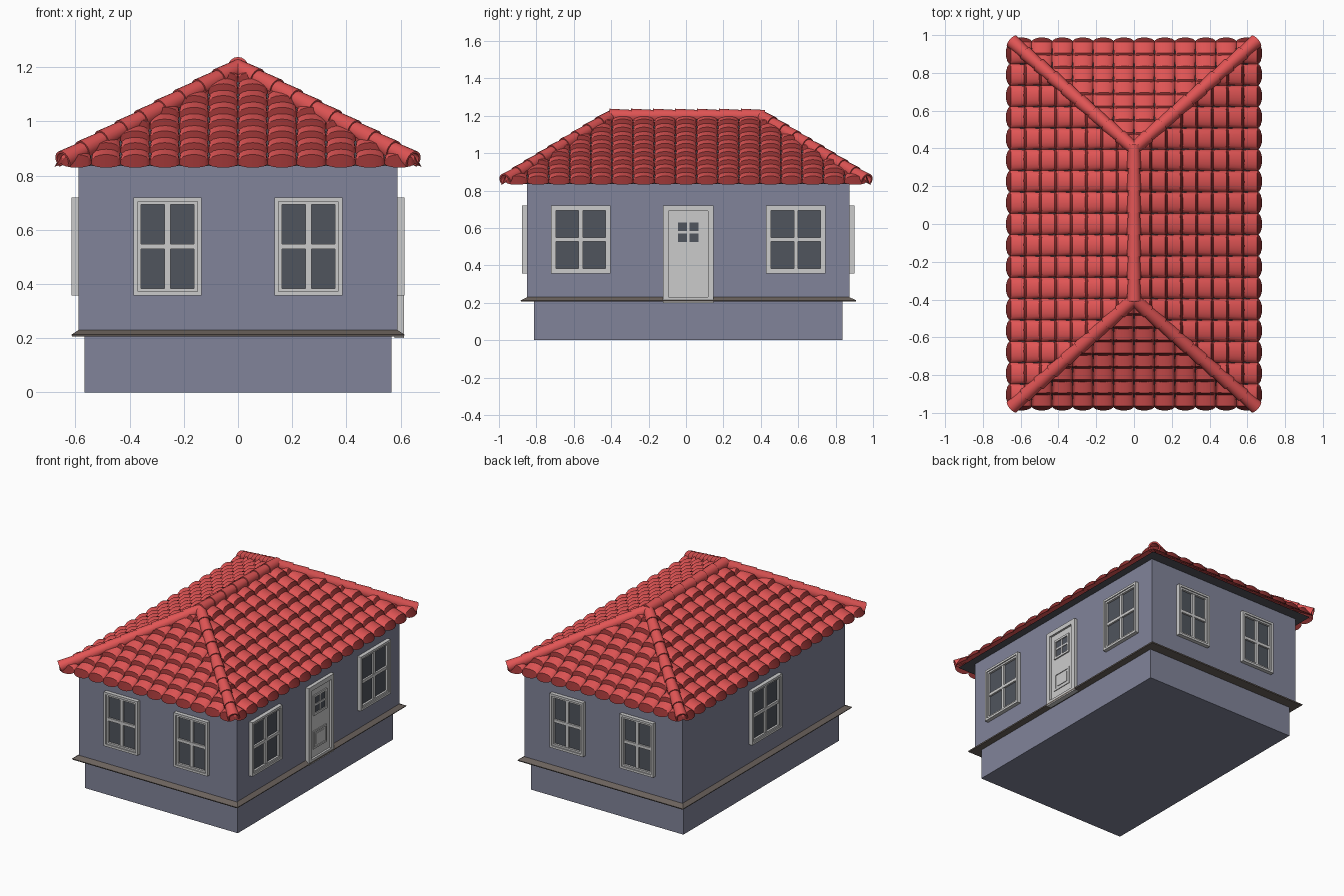
import bpy, bmesh, math
from mathutils import Matrix, Vector

if "Cube" in bpy.data.objects:
    bpy.data.objects.remove(bpy.data.objects["Cube"])

CY = 0.0125  # the walls sit slightly behind the roof centre


def mat(name, r, g, b):
    m = bpy.data.materials.new(name)
    m.diffuse_color = (r, g, b, 1)
    m.use_nodes = True
    m.node_tree.nodes["Principled BSDF"].inputs["Base Color"].default_value = m.diffuse_color
    return m


WALL = mat("wall_paint", 0.22, 0.23, 0.32)
RED = mat("roof_red", 0.75, 0.09, 0.09)
DARK_RED = mat("roof_shadow_red", 0.27, 0.03, 0.03)
DARK = mat("soffit_dark", 0.09, 0.09, 0.11)
STONE = mat("ledge_brown", 0.15, 0.125, 0.11)
GLASS = mat("glass", 0.08, 0.09, 0.11)
FRAME = mat("frame_grey", 0.6, 0.6, 0.58)


def finish(name, bm, mats, smooth=False):
    bmesh.ops.recalc_face_normals(bm, faces=bm.faces)
    me = bpy.data.meshes.new(name)
    bm.to_mesh(me)
    bm.free()
    for m in mats:
        me.materials.append(m)
    ob = bpy.data.objects.new(name, me)
    bpy.context.collection.objects.link(ob)
    if smooth:
        bpy.ops.object.select_all(action='DESELECT')
        ob.select_set(True)
        bpy.context.view_layer.objects.active = ob
        bpy.ops.object.shade_smooth_by_angle(angle=math.radians(35))
    return ob


def loft(bm, rings, close=False):
    """Skin quads between vertex rings of equal length, cap both ends."""
    n = len(rings[0])
    for a, b in zip(rings, rings[1:]):
        for i in range(n):
            j = (i + 1) % n
            bm.faces.new((a[i], a[j], b[j], b[i]))
    bm.faces.new(rings[0])
    bm.faces.new(rings[-1])


def stacked(name, levels, material):
    """Rectangular body from (half x, half y, z) levels."""
    bm = bmesh.new()
    loft(bm, [[bm.verts.new((sx * hx, CY + sy * hy, z))
               for sx, sy in ((-1, -1), (1, -1), (1, 1), (-1, 1))] for hx, hy, z in levels])
    return finish(name, bm, [material])


# Base, ledge, walls
stacked("base", [(0.567, 0.825, 0), (0.567, 0.825, 0.21)], WALL)
stacked("ledge", [(0.612, 0.895, 0.206), (0.615, 0.8975, 0.213), (0.588, 0.86, 0.231)], STONE)
stacked("walls", [(0.588, 0.8625, 0.225), (0.588, 0.8625, 0.85)], WALL)


# Windows and door: local x along wall, -y outward
def box(bm, x0, x1, z0, z1, depth, mi=0, back=-0.01):
    M = Matrix.Translation(((x0 + x1) / 2, -(depth + back) / 2, (z0 + z1) / 2)) \
        @ Matrix.Diagonal((x1 - x0, depth - back, z1 - z0, 1))
    vs = bmesh.ops.create_cube(bm, size=1, matrix=M)["verts"]
    for f in {f for v in vs for f in v.link_faces}:
        f.material_index = mi


def ring(bm, x0, x1, z0, z1, t, depth):
    box(bm, x0, x0 + t, z0, z1, depth)
    box(bm, x1 - t, x1, z0, z1, depth)
    box(bm, x0 + t, x1 - t, z0, z0 + t, depth)
    box(bm, x0 + t, x1 - t, z1 - t, z1, depth)


def wall_frame(angle):
    dist = 0.8625 if angle % 180 == 0 else 0.588
    R = Matrix.Rotation(math.radians(angle), 4, 'Z')
    return Matrix.Translation((0, CY, 0)) @ R @ Matrix.Translation((0, -dist, 0))


def window(name, angle, x, w):
    bm = bmesh.new()
    a, b, z0, z1 = x - w / 2, x + w / 2, 0.357, 0.72
    zm = (z0 + z1) / 2
    ring(bm, a, b, z0, z1, 0.015, 0.026)
    ring(bm, a + 0.015, b - 0.015, z0 + 0.015, z1 - 0.015, 0.012, 0.019)
    box(bm, x - 0.011, x + 0.011, z0 + 0.02, z1 - 0.02, 0.016)
    box(bm, a + 0.02, b - 0.02, zm - 0.01, zm + 0.01, 0.017)
    box(bm, a + 0.01, b - 0.01, z0 + 0.01, z1 - 0.01, 0.005, 1)
    bm.transform(wall_frame(angle))
    finish(name, bm, [FRAME, GLASS])


for side, ang in (("front", 0), ("back", 180)):
    for n, x in (("a", -0.26), ("b", 0.26)):
        window(f"{side}_window_{n}", ang, x, 0.25)
window("right_window_a", 90, -0.575, 0.318)
window("right_window_b", 90, 0.575, 0.318)
window("left_window", -90, 0, 0.318)

bm = bmesh.new()
ring(bm, -0.135, 0.135, 0.2, 0.72, 0.03, 0.024)
box(bm, -0.106, 0.106, 0.225, 0.692, 0.01)
ring(bm, -0.07, 0.07, 0.51, 0.645, 0.015, 0.018)
box(bm, -0.056, 0.056, 0.524, 0.632, 0.012, 1)
box(bm, -0.006, 0.006, 0.52, 0.635, 0.016)
box(bm, -0.06, 0.06, 0.572, 0.584, 0.016)
ring(bm, -0.072, 0.072, 0.285, 0.405, 0.012, 0.015)
box(bm, -0.045, 0.045, 0.31, 0.38, 0.014)
bm.transform(wall_frame(90))
finish("door", bm, [FRAME, GLASS])

# Roof deck under the tiles
EX, EY, RY, EZ, RZ = 0.65, 0.96, 0.4, 0.842, 1.19
bm = bmesh.new()
for sy in (-1, 1):
    bm.verts.new((0, sy * RY, RZ - 0.01))
    for sx in (-1, 1):
        bm.verts.new((sx * (EX - 0.01), sy * (EY - 0.01), EZ - 0.007))
bmesh.ops.convex_hull(bm, input=bm.verts)
finish("roof_deck", bm, [DARK])


# Tiles: arched, with a rounded sloping nose
def tile(bm, u, nose, length, r, P):
    N = 8
    rings = []
    for v0, bulge, rr, h, lift in ((nose - length, 0, 0.85 * r, 0.016, -0.006),
                                   (nose - 0.004, -0.012, r, 0.027, 0.006),
                                   (nose, 0.03, r, 0.0, 0.004)):
        rings.append([bm.verts.new(P(u + rr * math.cos(k * math.pi / N),
                                     v0 + bulge * math.sin(k * math.pi / N),
                                     lift + h * math.sin(k * math.pi / N))) for k in range(N + 1)])
    for q, (a, b) in enumerate(zip(rings, rings[1:])):
        for k in range(N):
            bm.faces.new((a[k], a[k + 1], b[k + 1], b[k])).material_index = q
    tail, mid, tip = rings
    bm.faces.new([tail[0], mid[0]] + tip + [mid[-1], tail[-1]])


def slope(name, angle, half_eave, half_ridge, run, shift, cols, rows=8):
    bm = bmesh.new()
    down = Vector((0, -run, EZ - RZ))
    S = down.length
    down.normalize()
    nrm = Vector((1, 0, 0)).cross(-down)
    P = lambda u, v, w: Vector((u, 0, RZ)) + down * v + nrm * w
    step, row = 2 * half_eave / cols, S / rows
    for i in range(1, rows + 1):
        reach = half_ridge + (half_eave - half_ridge) * i / rows + step / 2
        for c in range(-1, cols + 1):
            u = (c + 0.5) * step - half_eave
            if abs(u) < reach:
                tile(bm, u, i * row, 1.35 * row, step * 0.52, P)
    # trim along both hips and the ridge
    planes = [((s * half_ridge, 0, 0), (s * run, half_eave - half_ridge, 0)) for s in (-1, 1)]
    for co, no in planes + [((0, 0, 0), (0, 1, 0))]:
        bmesh.ops.bisect_plane(bm, geom=bm.verts[:] + bm.edges[:] + bm.faces[:],
                               plane_co=co, plane_no=no, clear_outer=True)
    bm.transform(Matrix.Rotation(math.radians(angle), 4, 'Z') @ Matrix.Translation((0, -shift, 0)))
    finish(name, bm, [RED, DARK_RED], True)


for n, ang in (("front", 0), ("back", 180)):
    slope(n + "_roof_tiles", ang, EX, 0, EY - RY, RY, 12)
for n, ang in (("right", 90), ("left", -90)):
    slope(n + "_roof_tiles", ang, EY, RY, EX, 0, 17)


# Ridge and hip caps: overlapping tapered half tubes
def cap_run(name, p, q, count):
    bm = bmesh.new()
    p, q = Vector(p), Vector(q)
    d = (q - p).normalized()
    side = d.cross(Vector((0, 0, 1))).normalized()
    up = side.cross(d)
    N, a0, a1 = 12, math.radians(-40), math.radians(220)
    angs = [a0 + (a1 - a0) * k / N for k in range(N + 1)]
    step = (q - p).length / count
    for i in range(count):
        rings = []
        for t, r in ((i * step - 0.012, 0.031), ((i + 1) * step, 0.038)):
            prof = [(r, a) for a in angs] + [(r - 0.009, a) for a in reversed(angs)]
            rings.append([bm.verts.new(p + d * t + side * rr * math.cos(a) + up * rr * math.sin(a))
                          for rr, a in prof])
        loft(bm, rings)
    finish(name, bm, [RED], True)


cap_run("ridge_caps", (0, RY + 0.01, 1.2), (0, -RY - 0.01, 1.2), 7)
for fy, sy in (("front", -1), ("back", 1)):
    for fx, sx in (("left", -1), ("right", 1)):
        cap_run(f"{fy}_{fx}_hip_caps", (0, sy * RY, 1.197), (sx * 0.647, sy * 0.968, 0.855), 9)
